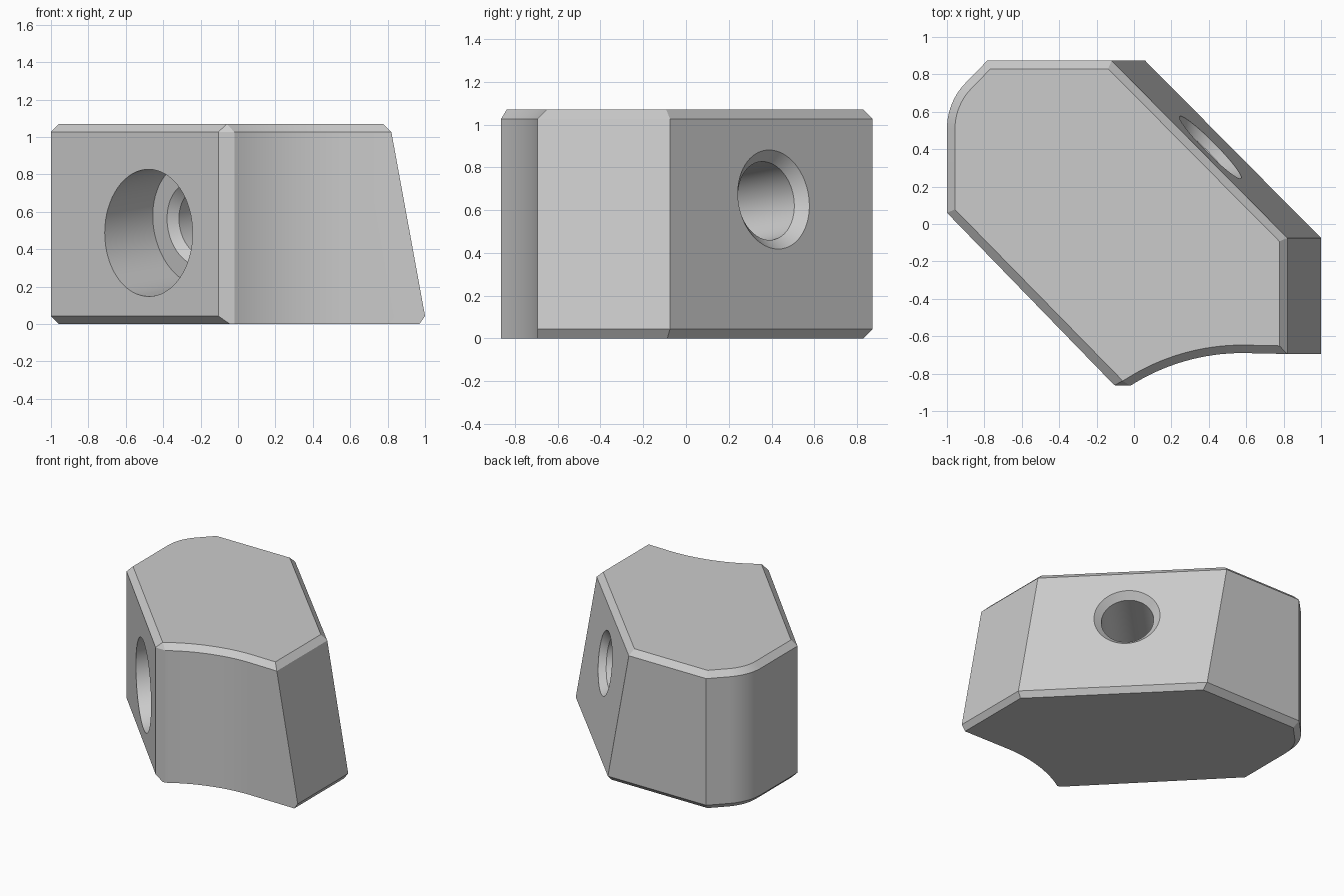
import bpy, bmesh, math
from mathutils import Vector, Matrix

cube = bpy.data.objects.get("Cube")
if cube:
    bpy.data.objects.remove(cube, do_unlink=True)

HEIGHT, LEAN, EDGE = 1.07, 0.18, 0.043

grey = bpy.data.materials.new("plain grey")
grey.use_nodes = True
grey.diffuse_color = (0.6, 0.6, 0.6, 1)
grey.node_tree.nodes["Principled BSDF"].inputs["Base Color"].default_value = (0.6, 0.6, 0.6, 1)


def arc(cx, cy, r, start, end, steps):
    angles = [math.radians(start + (end - start) * i / steps) for i in range(steps + 1)]
    return [Vector((cx + r * math.cos(a), cy + r * math.sin(a))) for a in angles]


def inset(points, amounts):
    """Move each edge inwards by its own amount (counter-clockwise outline)."""
    result = []
    for i, p in enumerate(points):
        a = (p - points[i - 1]).normalized()
        b = (points[(i + 1) % len(points)] - p).normalized()
        na, nb = Vector((-a.y, a.x)), Vector((-b.y, b.x))
        ca, cb = amounts[i - 1], amounts[i]
        det = na.x * nb.y - na.y * nb.x
        if abs(det) < 1e-4:
            result.append(p + na * ca)
        else:
            result.append(p + Vector((ca * nb.y - cb * na.y, cb * na.x - ca * nb.x)) / det)
    return result


def make_object(name, bm):
    bmesh.ops.recalc_face_normals(bm, faces=bm.faces)
    mesh = bpy.data.meshes.new(name)
    bm.to_mesh(mesh)
    bm.free()
    mesh.materials.append(grey)
    obj = bpy.data.objects.new(name, mesh)
    bpy.context.collection.objects.link(obj)
    return obj


def skin(bm, rings):
    """Join equal rings of points with side faces and cap both ends."""
    loops = [[bm.verts.new(p) for p in ring] for ring in rings]
    n = len(loops[0])
    for low, high in zip(loops, loops[1:]):
        for i in range(n):
            j = (i + 1) % n
            bm.faces.new((low[i], low[j], high[j], high[i]))
    bm.faces.new(loops[0][::-1])
    bm.faces.new(loops[-1])


# Outline: hollow front, leaning right side and diagonal, rounded back corner
hollow = arc(0.58, -1.806, 1.116, 122.5, 90, 16)
corner = arc(-0.65, 0.51, 0.35, 135, 180, 10)
leaning = [Vector((1, -0.695)), Vector((1, -0.075)), Vector((0.06, 0.873))]
outline = hollow + leaning + [Vector((-0.785, 0.873))] + corner
outline += [Vector((-1, 0.06)), Vector((-0.105, -0.862))]
count, front = len(outline), len(hollow)
upper = [p - Vector((LEAN, 0)) if p in leaning else p for p in outline]

# The hollow front keeps a square lower edge; everything else is chamfered
low_amounts = [0 if i < front or i == count - 1 else EDGE for i in range(count)]
low_amounts[front] = low_amounts[front + 1] = 0.03
high_amounts = [EDGE] * count
high_amounts[-1] = 0.0245

bm = bmesh.new()
levels = [(inset(outline, low_amounts), 0), (outline, EDGE),
          (upper, HEIGHT - EDGE), (inset(upper, high_amounts), HEIGHT)]
skin(bm, [[(p.x, p.y, z) for p in ring] for ring, z in levels])
bmesh.ops.remove_doubles(bm, verts=bm.verts, dist=0.008)
block = make_object("angled_block", bm)

# Stepped bolt hole, square to the leaning diagonal face
axis = Vector((1, 1, LEAN / (HEIGHT - 2 * EDGE))).normalized()
mouth = Vector((-0.475, -0.475, 0.488))
length = 1.257
profile = [(-0.3, 0.337), (0.37, 0.337), (0.37, 0.23), (0.415, 0.185),
           (length - 0.045, 0.185), (length + 0.1, 0.33)]
bm = bmesh.new()
skin(bm, [[(p.x, p.y, d) for p in arc(0, 0, r, 0, 360, 64)[:-1]] for d, r in profile])
turn = axis.to_track_quat('Z', 'Y').to_matrix().to_4x4()
bm.transform(Matrix.Translation(mouth) @ turn)
cutter = make_object("bolt_hole_cutter", bm)
cutter.hide_render = True

cut = block.modifiers.new("bolt hole", 'BOOLEAN')
cut.operation, cut.solver, cut.object = 'DIFFERENCE', 'EXACT', cutter
bpy.ops.object.select_all(action='DESELECT')
block.select_set(True)
bpy.context.view_layer.objects.active = block
bpy.ops.object.modifier_apply(modifier=cut.name)
bpy.data.objects.remove(cutter, do_unlink=True)
bpy.ops.object.shade_smooth_by_angle(angle=math.radians(25))
